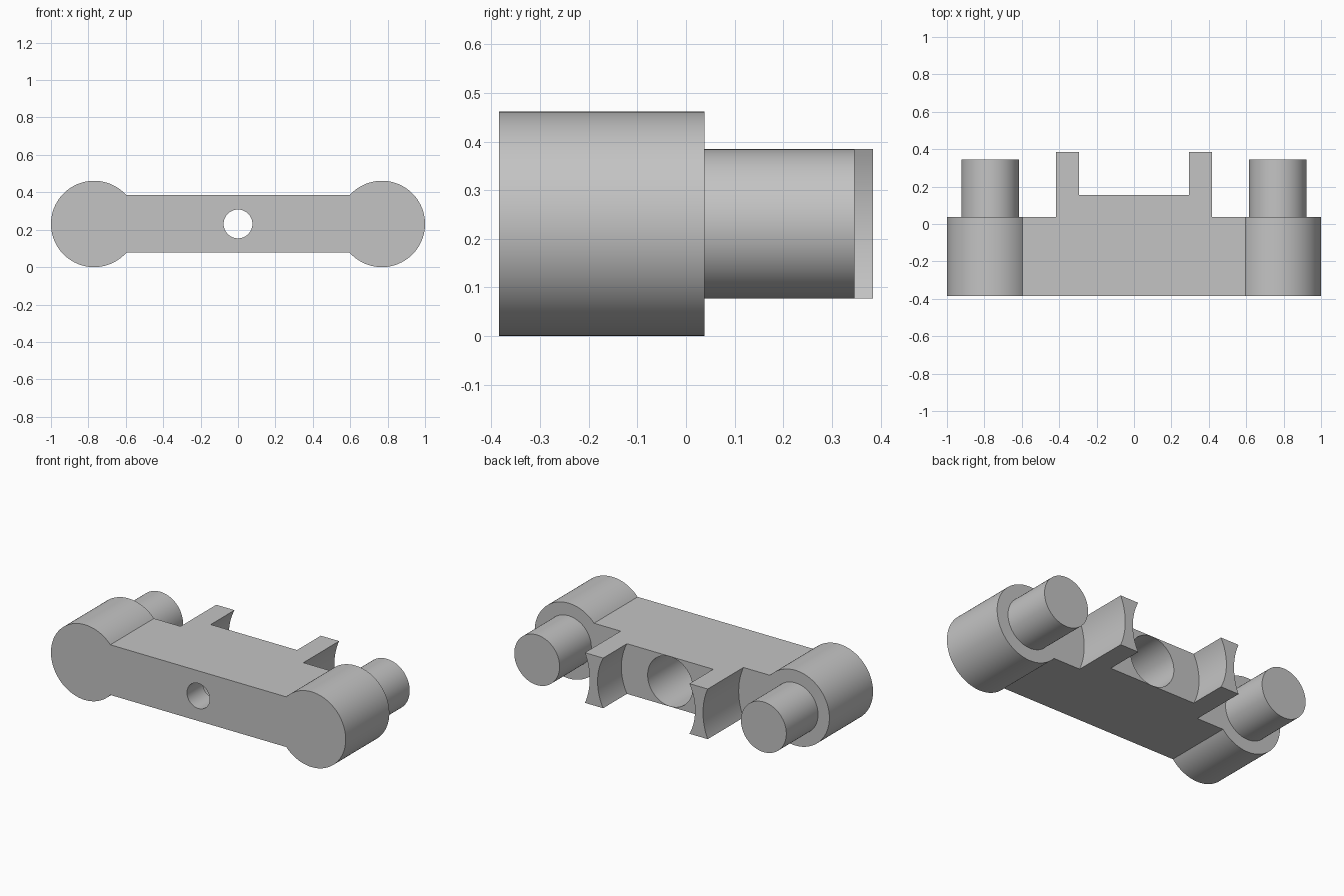
import bpy
import bmesh
from math import acos, asin, cos, pi, sin, sqrt, tau

default = bpy.data.objects.get("Cube")
if default:
    bpy.data.objects.remove(default, do_unlink=True)

U = 1 / 13                # module: the part is 26 modules long
MID_Z = 3 * U             # height of all the cylinder axes
END_X = 10                # end cylinder axis, in modules
HALF = 2                  # half height of the bar, in modules

grey = bpy.data.materials.new("plain grey")
grey.use_nodes = True
COLOUR = (0.55, 0.55, 0.55, 1)
grey.diffuse_color = COLOUR
grey.node_tree.nodes["Principled BSDF"].inputs["Base Color"].default_value = COLOUR


def arc(cx, radius, start, end, steps):
    """Points (x, z) of an arc centred on the axis height, in modules."""
    angles = [start + (end - start) * i / steps for i in range(steps + 1)]
    return [(cx + radius * cos(a), radius * sin(a)) for a in angles]


def circle(cx, radius):
    return arc(cx, radius, 0, tau, 96)[:-1]


def extrude(name, outline, y0, y1):
    """Extrude an x-z outline from y0 to y1 (modules)."""
    bm = bmesh.new()
    face = bm.faces.new([bm.verts.new((x * U, y0 * U, z * U + MID_Z)) for x, z in outline])
    new = bmesh.ops.extrude_face_region(bm, geom=[face])["geom"]
    verts = [v for v in new if isinstance(v, bmesh.types.BMVert)]
    bmesh.ops.translate(bm, verts=verts, vec=(0, (y1 - y0) * U, 0))
    bmesh.ops.recalc_face_normals(bm, faces=bm.faces)
    mesh = bpy.data.meshes.new(name)
    bm.to_mesh(mesh)
    bm.free()
    mesh.materials.append(grey)
    obj = bpy.data.objects.new(name, mesh)
    bpy.context.collection.objects.link(obj)
    return obj


def activate(obj):
    bpy.ops.object.select_all(action="DESELECT")
    obj.select_set(True)
    bpy.context.view_layer.objects.active = obj


def cut(obj, cutter):
    activate(obj)
    mod = obj.modifiers.new("cut", "BOOLEAN")
    mod.operation = "DIFFERENCE"
    mod.solver = "EXACT"
    mod.object = cutter
    bpy.ops.object.modifier_apply(modifier=mod.name)


def mirrored(points):
    return [(-x, -z) for x, z in points]


# Main body: bar with a round boss at each end
sweep = pi - asin(HALF / 3)
boss = arc(END_X, 3, -sweep, sweep, 80)
body = extrude("main_body", boss + mirrored(boss), -5, 0.5)

# Centre block, its ends hollowed concentric with the pegs
outer_r, inner_r = 5, 4.3
tip = asin(HALF / outer_r)
hollow = arc(END_X, outer_r, pi + tip, pi - tip, 24)
block = extrude("centre_block", hollow + mirrored(hollow), 0.5, 2)

# Stepped bore: narrow at the front, wide at the back
narrow = extrude("narrow_cutter", circle(0, 1), -6, -2)
wide = extrude("wide_cutter", circle(0, 1.985), -3, 3)
cut(body, narrow)
cut(body, wide)
cut(block, wide)
for cutter in (narrow, wide):
    bpy.data.objects.remove(cutter, do_unlink=True)

# Pegs and arms, one of each per side
parts = [body, block]
inner_tip = asin(HALF / inner_r)
inner = arc(0, inner_r, inner_tip, -inner_tip, 24)
arm = hollow + inner
for side, sign in (("left", 1), ("right", -1)):
    parts.append(extrude(side + "_peg", circle(sign * END_X, 2), 0.5, 4.5))
    parts.append(extrude(side + "_arm", [(sign * x, z) for x, z in arm], 2, 5))

for part in parts:
    activate(part)
    bpy.ops.object.shade_smooth_by_angle(angle=pi / 6)
